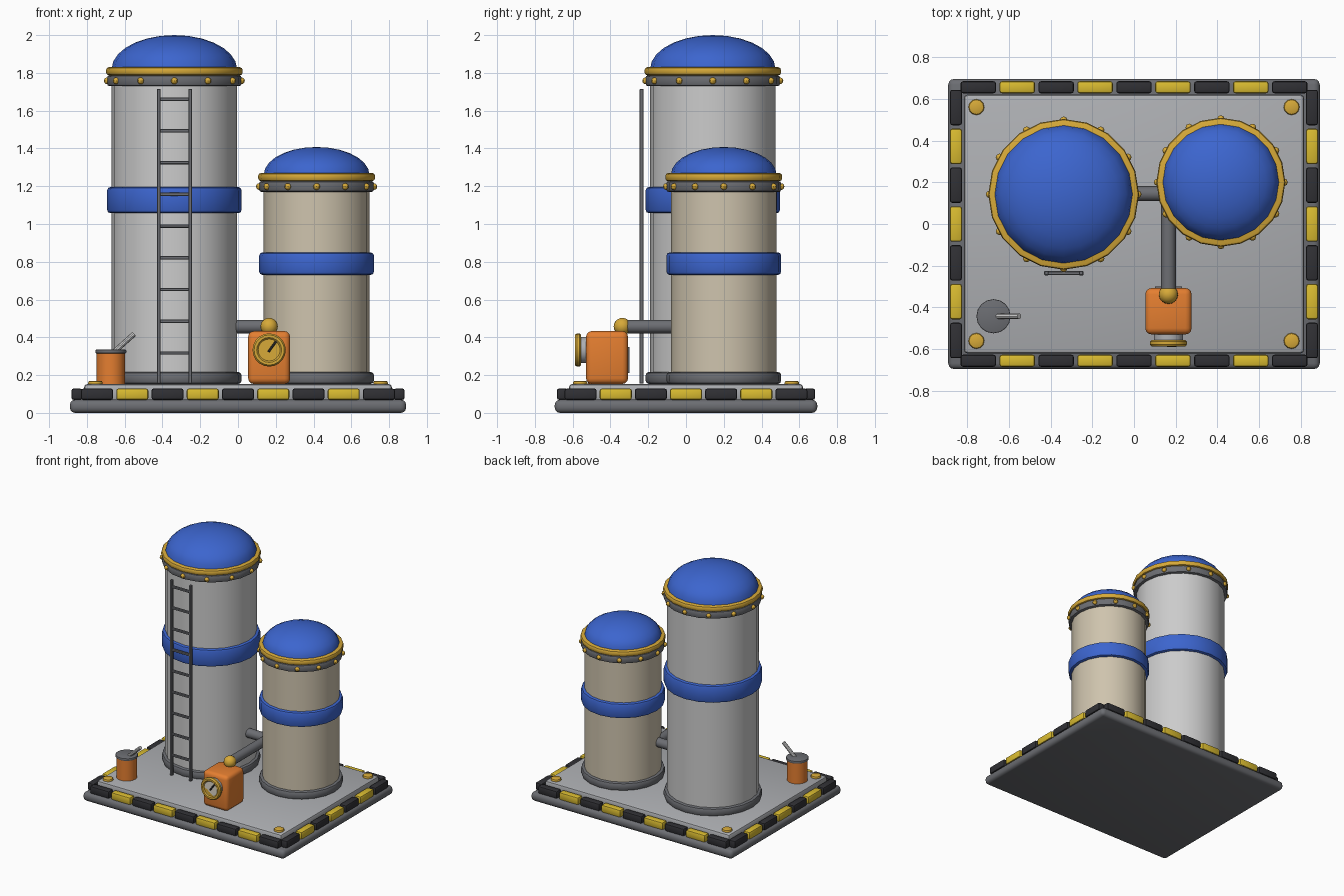
import bpy, bmesh
from math import cos, sin, pi, radians
from mathutils import Vector

if "Cube" in bpy.data.objects:
    bpy.data.objects.remove(bpy.data.objects["Cube"])


def mat(name, rgb):
    m = bpy.data.materials.new(name)
    m.diffuse_color = (*rgb, 1)
    m.use_nodes = True
    m.node_tree.nodes["Principled BSDF"].inputs["Base Color"].default_value = m.diffuse_color
    return m


BLUE = mat("blue_paint", (0.045, 0.13, 0.62))
GOLD = mat("brass", (0.68, 0.40, 0.04))
ORANGE = mat("orange_paint", (0.78, 0.21, 0.03))
YELLOW = mat("yellow_paint", (0.70, 0.50, 0.03))
BLACK = mat("black_paint", (0.03, 0.03, 0.035))
CREAM = mat("cream_paint", (0.62, 0.55, 0.42))
LIGHT = mat("light_steel", (0.60, 0.60, 0.63))
DECK = mat("deck_grey", (0.42, 0.43, 0.45))
STEEL = mat("dark_steel", (0.15, 0.155, 0.17))
DIAL = mat("dial_face", (0.72, 0.68, 0.58))


def finish(name, bm, m):
    bmesh.ops.recalc_face_normals(bm, faces=bm.faces)
    me = bpy.data.meshes.new(name)
    bm.to_mesh(me)
    bm.free()
    ob = bpy.data.objects.new(name, me)
    bpy.context.collection.objects.link(ob)
    me.materials.append(m)
    bpy.context.view_layer.objects.active = ob
    ob.select_set(True)
    bpy.ops.object.shade_smooth_by_angle(angle=radians(35))
    ob.select_set(False)
    return ob


def box(name, c, size, m, bevel=0.0, seg=2):
    bm = bmesh.new()
    bmesh.ops.create_cube(bm, size=1)
    for v in bm.verts:
        v.co = Vector([v.co[i] * size[i] + c[i] for i in range(3)])
    if bevel:
        bmesh.ops.bevel(bm, geom=bm.edges[:], offset=bevel, segments=seg, profile=0.5, affect='EDGES')
    return finish(name, bm, m)


def lathe(name, origin, profile, m, n=20, axis=(0, 0, 1)):
    """Revolve (radius, height) points around an axis; open ends are capped."""
    rot = Vector((0, 0, 1)).rotation_difference(Vector(axis))
    bm = bmesh.new()
    rings = []
    for r, h in profile:
        k = 1 if r == 0 else n
        rings.append([bm.verts.new(rot @ Vector((r * cos(2 * pi * i / n), r * sin(2 * pi * i / n), h))
                                   + Vector(origin)) for i in range(k)])
    for a, b in zip(rings, rings[1:]):
        for i in range(n):
            vs = []
            for v in (a[i % len(a)], a[(i + 1) % len(a)], b[(i + 1) % len(b)], b[i % len(b)]):
                if v not in vs:
                    vs.append(v)
            bm.faces.new(vs)
    for ring in (rings[0], rings[-1]):
        if len(ring) > 1:
            bm.faces.new(ring)
    return finish(name, bm, m)


def hoop(name, origin, r, z0, z1, m, b=0.015, n=20, axis=(0, 0, 1)):
    """Solid disc with rounded rim."""
    k = b * 0.3
    return lathe(name, origin, [(r - b, z0), (r - k, z0 + k), (r, z0 + b),
                                (r, z1 - b), (r - k, z1 - k), (r - b, z1)], m, n, axis)


def rod(name, a, b, r, m, n=12):
    a, b = Vector(a), Vector(b)
    return lathe(name, a, [(r, 0), (r, (b - a).length)], m, n, (b - a).normalized())


def ball(name, c, r, m, u=16, v=10, squash=1.0):
    bm = bmesh.new()
    bmesh.ops.create_uvsphere(bm, u_segments=u, v_segments=v, radius=r)
    for w in bm.verts:
        w.co = Vector((w.co.x, w.co.y, w.co.z * squash)) + Vector(c)
    return finish(name, bm, m)


# Platform
box("base_slab", (0, 0, 0.035), (1.78, 1.39, 0.07), STEEL, 0.028, 3)
box("deck", (0, 0, 0.108), (1.63, 1.24, 0.09), DECK, 0.018, 2)

# Hazard blocks around the edge
for s in (-1, 1):
    for i in range(9):
        box("hazard_block_long", ((i - 4) * 0.1865, s * 0.655, 0.099), (0.17, 0.058, 0.06),
            YELLOW if i % 2 else BLACK, 0.012)
    for i in range(7):
        box("hazard_block_short", (s * 0.853, (i - 3) * 0.186, 0.099), (0.058, 0.17, 0.06),
            YELLOW if i % 2 else BLACK, 0.012)

# Corner bolts
for sx in (-1, 1):
    for sy in (-1, 1):
        hoop("corner_bolt", (sx * 0.755, sy * 0.56, 0), 0.038, 0.14, 0.17, GOLD, 0.01, 12)


def tank(name, x, y, r, top, band, m):
    o = (x, y, 0)
    lathe(name + "_body", o, [(r, 0.15), (r, top - 0.05)], m)
    hoop(name + "_foot_ring", o, r + 0.024, 0.153, 0.217, STEEL, 0.018)
    hoop(name + "_band", o, r + 0.024, band[0], band[1], BLUE, 0.018)
    hoop(name + "_flange", o, r + 0.024, top - 0.1, top - 0.043, STEEL, 0.012)
    hoop(name + "_brass_ring", o, r + 0.029, top - 0.043, top, GOLD, 0.014)
    dome = [(r * cos(pi / 2 * i / 7), top - 0.01 + 0.18 * sin(pi / 2 * i / 7)) for i in range(7)]
    lathe(name + "_dome", o, dome + [(0, top + 0.17)], BLUE)
    for i in range(12):
        a = pi * i / 6
        ball(name + "_rivet", (x + (r + 0.023) * cos(a), y + (r + 0.023) * sin(a), top - 0.072),
             0.018, GOLD, 8, 6)


tank("tall_tank", -0.337, 0.142, 0.332, 1.83, (1.057, 1.196), LIGHT)
tank("short_tank", 0.416, 0.2, 0.28, 1.236 + 0.034, (0.73, 0.85), CREAM)
# Bring the short dome to its slightly lower crown
d = bpy.data.objects["short_tank_dome"]
for v in d.data.vertices:
    v.co.z = 1.26 + (v.co.z - 1.26) * 0.82

# Ladder
for x in (-0.42, -0.253):
    box("ladder_rail", (x, -0.235, 0.935), (0.02, 0.022, 1.56), STEEL, 0.003, 1)
for i in range(9):
    box("ladder_rung", (-0.337, -0.235, 0.317 + 0.168 * i), (0.16, 0.018, 0.018), STEEL, 0.003, 1)

# Pump box, pipes and brass elbow
PX, PZ = 0.165, 0.457
box("pump_box", (PX, -0.418, 0.293), (0.222, 0.222, 0.28), ORANGE, 0.03, 3)
box("pump_back_plate", (PX, -0.306, 0.28), (0.13, 0.012, 0.14), STEEL)
rod("pump_pipe", (PX, -0.335, PZ), (PX, 0.145, PZ), 0.036, STEEL)
rod("tank_pipe", (-0.08, 0.145, PZ), (PX, 0.145, PZ), 0.036, STEEL)
ball("pipe_corner", (PX, 0.145, PZ), 0.037, STEEL)
ball("brass_elbow", (PX, -0.337, PZ), 0.046, GOLD)

# Gauge on the front of the pump box
g = (PX, -0.52, 0.333)
F = (0, -1, 0)
lathe("gauge_housing", g, [(0.07, 0), (0.07, 0.045)], DECK, 16, F)
lathe("gauge_bezel", g, [(0.058, 0.036), (0.08, 0.036), (0.088, 0.044), (0.088, 0.058),
                         (0.08, 0.068), (0.066, 0.068), (0.058, 0.06)], GOLD, 20, F)
lathe("gauge_face", g, [(0.062, 0.04), (0.062, 0.06)], DIAL, 20, F)
rod("gauge_needle", (PX - 0.004, -0.583, 0.323), (PX + 0.036, -0.583, 0.378), 0.006, BLACK, 6)

# Lever post
p = (-0.673, -0.442, 0)
lathe("lever_post", p, [(0.076, 0.15), (0.076, 0.322)], ORANGE, 16)
hoop("lever_post_cap", p, 0.082, 0.315, 0.335, STEEL, 0.005, 16)
rod("lever_handle", (-0.668, -0.442, 0.312), (-0.55, -0.442, 0.418), 0.014, LIGHT, 10)
